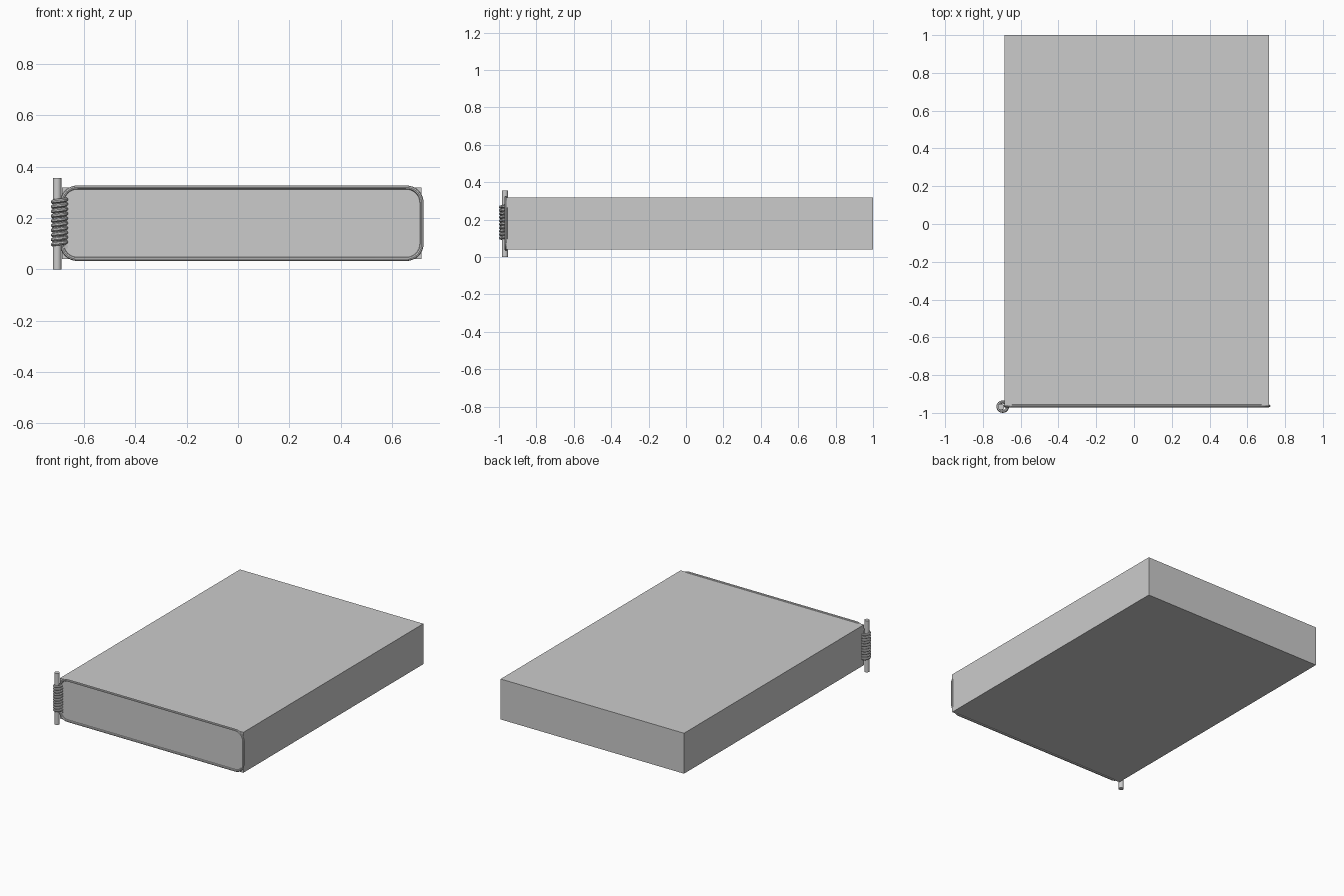
import bpy
from math import cos, sin, pi, tau

if "Cube" in bpy.data.objects:
    bpy.data.objects.remove(bpy.data.objects["Cube"])

X0, X1 = -0.685, 0.715
Z0, Z1 = 0.04, 0.319
YF, YB = -0.963, 1.0


def tube(name, points, radius, closed=False, sides=2):
    """Round wire swept along points, turned into a smooth mesh."""
    cu = bpy.data.curves.new(name, 'CURVE')
    cu.dimensions = '3D'
    cu.bevel_depth = radius
    cu.bevel_resolution = sides
    cu.use_fill_caps = not closed
    sp = cu.splines.new('POLY')
    sp.points.add(len(points) - 1)
    for p, co in zip(sp.points, points):
        p.co = (*co, 1)
    sp.use_cyclic_u = closed
    ob = bpy.data.objects.new(name, cu)
    bpy.context.collection.objects.link(ob)
    bpy.ops.object.select_all(action='DESELECT')
    ob.select_set(True)
    bpy.context.view_layer.objects.active = ob
    bpy.ops.object.convert(target='MESH')
    bpy.ops.object.shade_smooth_by_angle()
    return bpy.context.object


# Main slab
bpy.ops.mesh.primitive_cube_add(size=1, location=((X0 + X1) / 2, (YF + YB) / 2, (Z0 + Z1) / 2))
body = bpy.context.object
body.name = "body"
body.scale = (X1 - X0, YB - YF, Z1 - Z0)

# Rounded wire frame around the front face
r = 0.06
rim = []
corners = ((X1 - r, Z1 - r), (X0 + r, Z1 - r), (X0 + r, Z0 + r), (X1 - r, Z0 + r))
for q, (cx, cz) in enumerate(corners):
    for i in range(9):
        a = (q + i / 8) * pi / 2
        rim.append((cx + r * cos(a), YF, cz + r * sin(a)))
tube("front_frame", rim, 0.0075, closed=True)

# Hinge post
bpy.ops.mesh.primitive_cylinder_add(vertices=32, radius=0.0165, depth=0.355,
                                    location=(-0.704, -0.968, 0.1775))
bpy.context.object.name = "hinge_post"
bpy.ops.object.shade_smooth_by_angle()

# Wire coil binding the post to the frame
turns, steps = 10, 24
coil = []
for i in range(turns * steps + 1):
    t = i / steps
    coil.append((-0.695 + 0.025 * cos(tau * t), -0.967 + 0.0245 * sin(tau * t),
                 0.088 + 0.184 * t / turns))
tube("binding_coil", coil, 0.0085)
